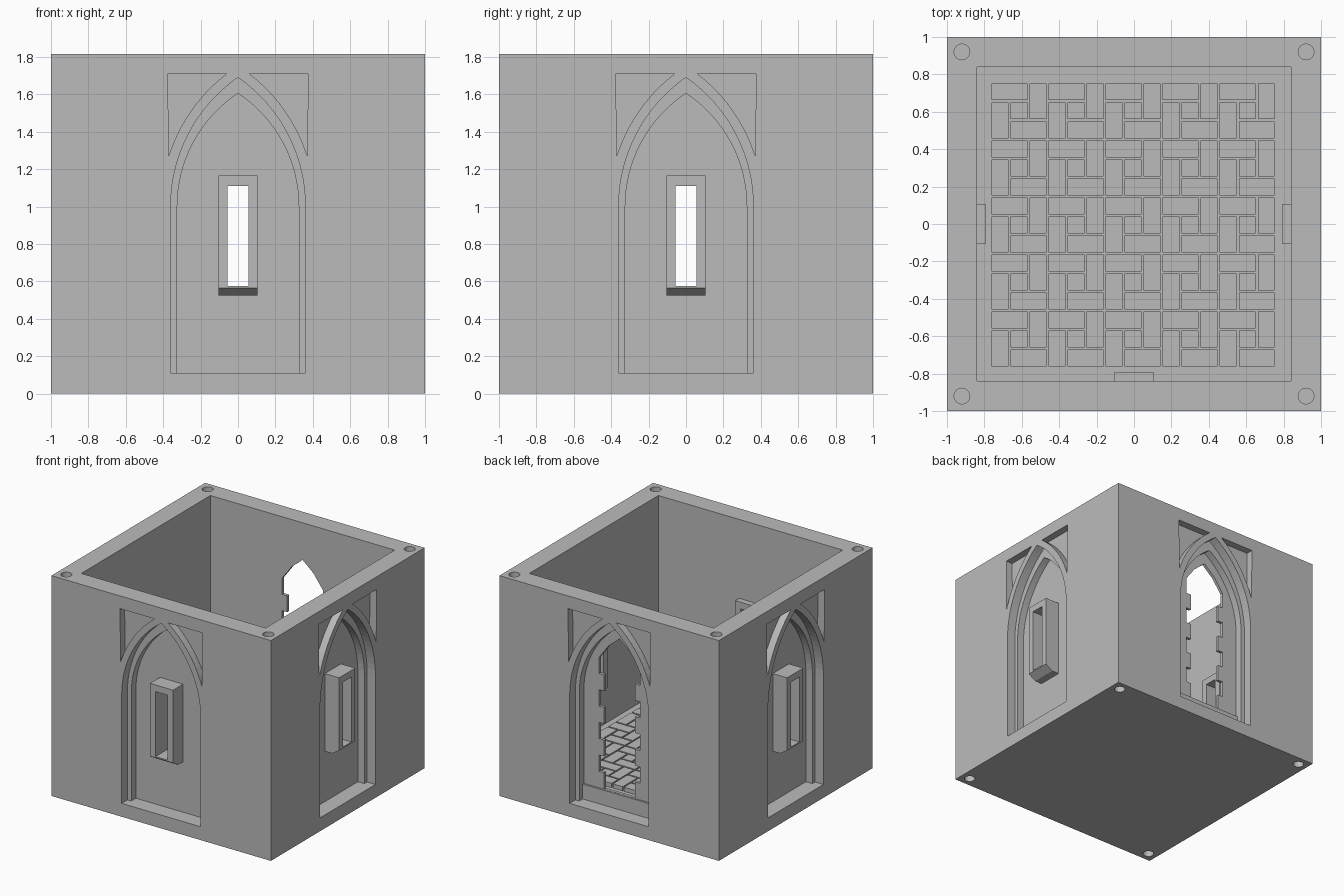
import bpy, bmesh, math
from mathutils import Matrix

old = bpy.data.objects.get("Cube")
if old:
    bpy.data.objects.remove(old, do_unlink=True)

stone = bpy.data.materials.new("grey stone")
stone.use_nodes = True
GREY = (0.5, 0.5, 0.5, 1)
stone.diffuse_color = GREY
stone.node_tree.nodes["Principled BSDF"].inputs["Base Color"].default_value = GREY

HEIGHT, INNER, FLOOR = 1.815, 0.84, 0.2
STEP, PANEL = 0.925, 0.865      # distance of the niche step and panel from the centre
NICHE_BASE, SPRING = 0.11, 1.0


def make_object(name, bm):
    bmesh.ops.recalc_face_normals(bm, faces=bm.faces)
    mesh = bpy.data.meshes.new(name)
    bm.to_mesh(mesh)
    bm.free()
    mesh.materials.append(stone)
    obj = bpy.data.objects.new(name, mesh)
    bpy.context.collection.objects.link(obj)
    return obj


def add_box(bm, lo, hi):
    size = [b - a for a, b in zip(lo, hi)]
    mid = [(a + b) / 2 for a, b in zip(lo, hi)]
    bmesh.ops.create_cube(bm, size=1, matrix=Matrix.Translation(mid) @ Matrix.Diagonal((*size, 1)))


def box(name, lo, hi):
    bm = bmesh.new()
    add_box(bm, lo, hi)
    return make_object(name, bm)


def prism(name, points, vector, turn=0):
    """Extrude a 3D outline along a vector, then turn it about z to another wall."""
    bm = bmesh.new()
    face = bm.faces.new([bm.verts.new(p) for p in points])
    ext = bmesh.ops.extrude_face_region(bm, geom=[face])
    moved = [g for g in ext["geom"] if isinstance(g, bmesh.types.BMVert)]
    bmesh.ops.translate(bm, verts=moved, vec=vector)
    bmesh.ops.rotate(bm, verts=bm.verts, matrix=Matrix.Rotation(math.radians(turn), 3, "Z"))
    return make_object(name, bm)


def wall_prism(name, outline, outer, inner, turn):
    return prism(name, [(x, -outer, z) for x, z in outline], (0, outer - inner, 0), turn)


def cut(target, cutters):
    for c in cutters:
        c.hide_render = True
        mod = target.modifiers.new("cut", "BOOLEAN")
        mod.operation, mod.solver, mod.object = "DIFFERENCE", "EXACT", c
    bpy.context.view_layer.update()
    graph = bpy.context.evaluated_depsgraph_get()
    mesh = bpy.data.meshes.new_from_object(target.evaluated_get(graph))
    target.modifiers.clear()
    target.data = mesh
    for c in cutters:
        bpy.data.objects.remove(c, do_unlink=True)


def pointed_arch(half, rise, steps=16):
    """Gothic outline: straight jambs below two arcs meeting in a point."""
    radius = (half ** 2 + rise ** 2) / (2 * half)
    top = math.asin(rise / radius)
    right = [(half, NICHE_BASE)]
    for i in range(steps):
        a = top * i / steps
        right.append((half - radius + radius * math.cos(a), SPRING + radius * math.sin(a)))
    return right + [(0, SPRING + rise)] + [(-x, z) for x, z in reversed(right)]


def spandrel(side, steps=12):
    """Triangular sinking whose long edge runs parallel to the arch."""
    centre, radius = -0.481, 0.893
    a0, a1 = math.asin(0.27 / radius), math.asin(0.71 / radius)
    pts = [(0.375, 1.71)]
    for i in range(steps + 1):
        a = a0 + (a1 - a0) * i / steps
        x = min(centre + radius * math.cos(a), 0.375)
        pts.append((x, SPRING + radius * math.sin(a)))
    return [(side * x, z) for x, z in pts]


def toothed_doorway(courses=8, base=0.235, top=1.31):
    """Doorway with alternating long and short jamb stones and a pointed head."""
    right = []
    step = (top - base) / courses
    for i in range(courses):
        half = 0.185 if i % 2 else 0.14
        right += [(half, base + i * step), (half, base + (i + 1) * step)]
    right.append((0.1, 1.425))
    return right + [(0, 1.51)] + [(-x, z) for x, z in reversed(right)]


# Tower shell with niches, spandrels, openings and corner sockets
shell = box("tower_walls", (-1, -1, 0), (1, 1, HEIGHT))
cutters = [box("cavity", (-INNER, -INNER, FLOOR), (INNER, INNER, HEIGHT + 0.2))]
for turn in (0, 90, 180, 270):
    cutters.append(wall_prism("niche_outer", pointed_arch(0.36, 0.69), 1.1, STEP, turn))
    cutters.append(wall_prism("niche_inner", pointed_arch(0.325, 0.605), 1.1, PANEL, turn))
    for side in (-1, 1):
        cutters.append(wall_prism("spandrel", spandrel(side), 1.1, 0.94, turn))
    if turn == 180:
        hole = toothed_doorway()
    else:
        hole = [(-0.08, 0.55), (0.08, 0.55), (0.08, 1.14), (-0.08, 1.14)]
    cutters.append(wall_prism("opening", hole, 1.1, 0.7, turn))
for x in (-0.92, 0.92):
    for y in (-0.92, 0.92):
        for z in (0, HEIGHT):
            bm = bmesh.new()
            bmesh.ops.create_cone(bm, cap_ends=True, segments=32, radius1=0.042, radius2=0.042,
                                  depth=0.16, matrix=Matrix.Translation((x, y, z)))
            cutters.append(make_object("socket", bm))
cut(shell, cutters)

# Window frames: side profile with a sloped lower lip, pierced by a slit
for turn, place in ((0, "front"), (90, "left"), (270, "right")):
    profile = [(-0.995, 0.565), (-0.995, 1.165), (-0.79, 1.165), (-0.79, 0.525), (-0.93, 0.525)]
    frame = prism(place + "_window_frame", [(-0.105, y, z) for y, z in profile], (0.21, 0, 0), turn)
    slit = [(-0.055, 0.575), (0.055, 0.575), (0.055, 1.11), (-0.055, 1.11)]
    cut(frame, [wall_prism("slit", slit, 1.2, 0.6, turn)])

# Door threshold
box("door_threshold", (-0.325, PANEL - 0.01, NICHE_BASE), (0.325, PANEL + 0.015, 0.233))

# Floor tiles in a pinwheel pattern: cell origin and size inside each 3 x 3 module
cell, gap, start = 0.1017, 0.012, -0.762
tiles = [(0, 2, 2, 1), (2, 1, 1, 2), (0, 0, 1, 2), (1, 1, 1, 1), (1, 0, 2, 1)]
bm = bmesh.new()
for col in range(5):
    for row in range(5):
        for cx, cy, w, h in tiles:
            x, y = start + (col * 3 + cx) * cell, start + (row * 3 + cy) * cell
            add_box(bm, (x, y, FLOOR - 0.01), (x + w * cell - gap, y + h * cell - gap, 0.235))
make_object("floor_tiles", bm)
